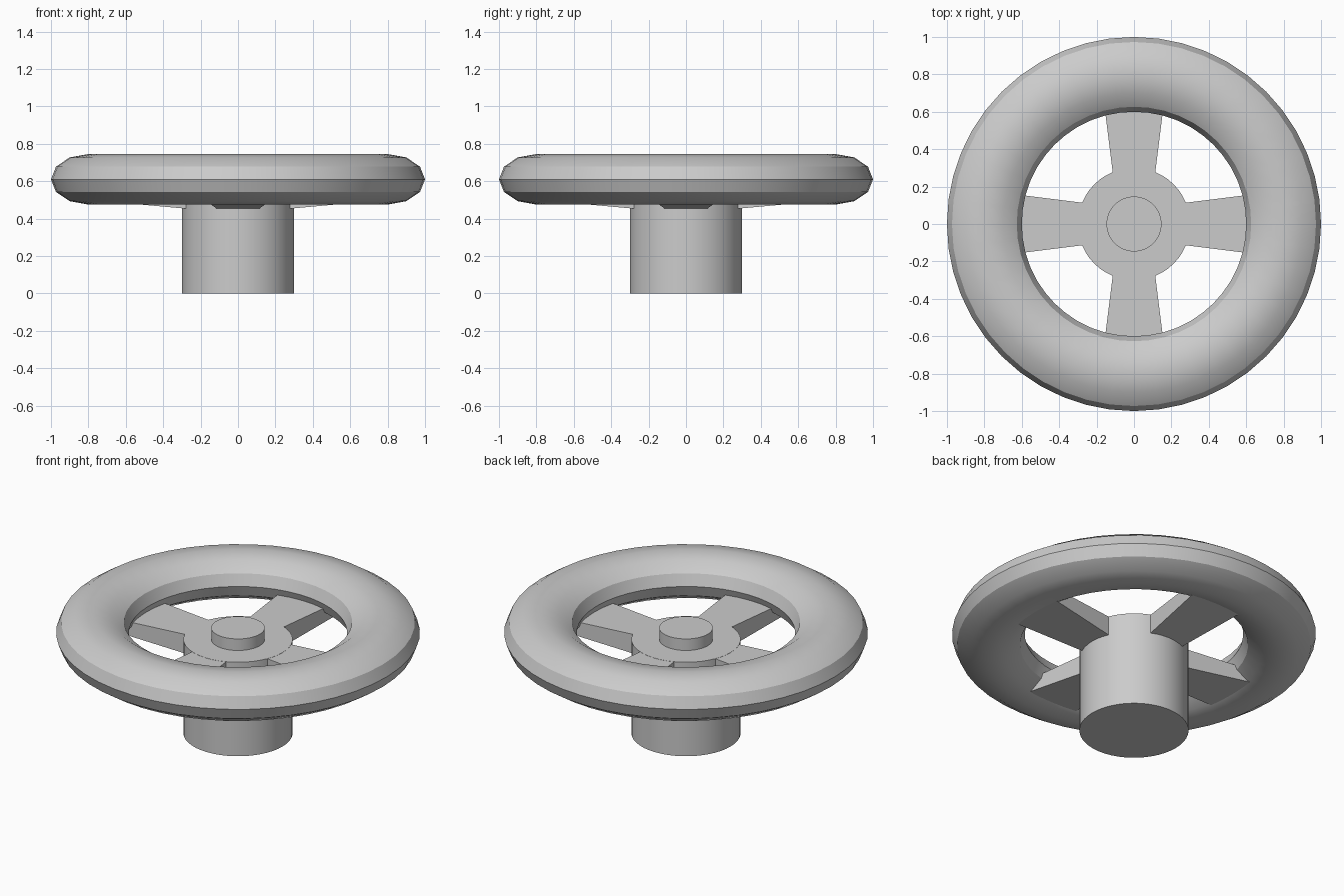
import bpy
import bmesh
import math
from mathutils import Matrix

cube = bpy.data.objects.get("Cube")
if cube:
    bpy.data.objects.remove(cube, do_unlink=True)

GREY = (0.6, 0.6, 0.6, 1)
metal = bpy.data.materials.new("grey metal")
metal.use_nodes = True
metal.diffuse_color = GREY
metal.node_tree.nodes["Principled BSDF"].inputs["Base Color"].default_value = GREY


def finish(obj, name, smooth=True):
    obj.name = name
    obj.data.materials.append(metal)
    if smooth:
        bpy.ops.object.select_all(action="DESELECT")
        obj.select_set(True)
        bpy.context.view_layer.objects.active = obj
        bpy.ops.object.shade_smooth_by_angle(angle=math.radians(30))


def cylinder(name, radius, bottom, top):
    bpy.ops.mesh.primitive_cylinder_add(vertices=48, radius=radius, depth=top - bottom,
                                        location=(0, 0, (bottom + top) / 2))
    finish(bpy.context.object, name)


# Flattened ring-shaped rim
bpy.ops.mesh.primitive_torus_add(major_radius=0.8, minor_radius=0.2, major_segments=48,
                                 minor_segments=12, location=(0, 0, 0.61))
rim = bpy.context.object
rim.data.transform(Matrix.Diagonal((1, 1, 0.675, 1)))
finish(rim, "rim")

# Hub with a small raised boss
cylinder("hub", 0.3, 0, 0.57)
cylinder("hub_boss", 0.147, 0.55, 0.64)


# Four spokes, widening towards the rim, with a slightly rising underside
def spoke(name, angle):
    bm = bmesh.new()
    bmesh.ops.create_cube(bm, size=1)
    for v in bm.verts:
        outer, upper = v.co.x > 0, v.co.z > 0
        radius = 0.74 if outer else 0.2
        side = math.copysign(0.172 if outer else 0.104, v.co.y)
        height = 0.569 if upper else (0.495 if outer else 0.446)
        v.co = (radius, side, height)
    bm.transform(Matrix.Rotation(angle, 4, "Z"))
    mesh = bpy.data.meshes.new(name)
    bm.to_mesh(mesh)
    bm.free()
    obj = bpy.data.objects.new(name, mesh)
    bpy.context.collection.objects.link(obj)
    finish(obj, name, smooth=False)


for i, where in enumerate(("left", "back", "right", "front")):
    spoke(where + "_spoke", i * math.pi / 2)
